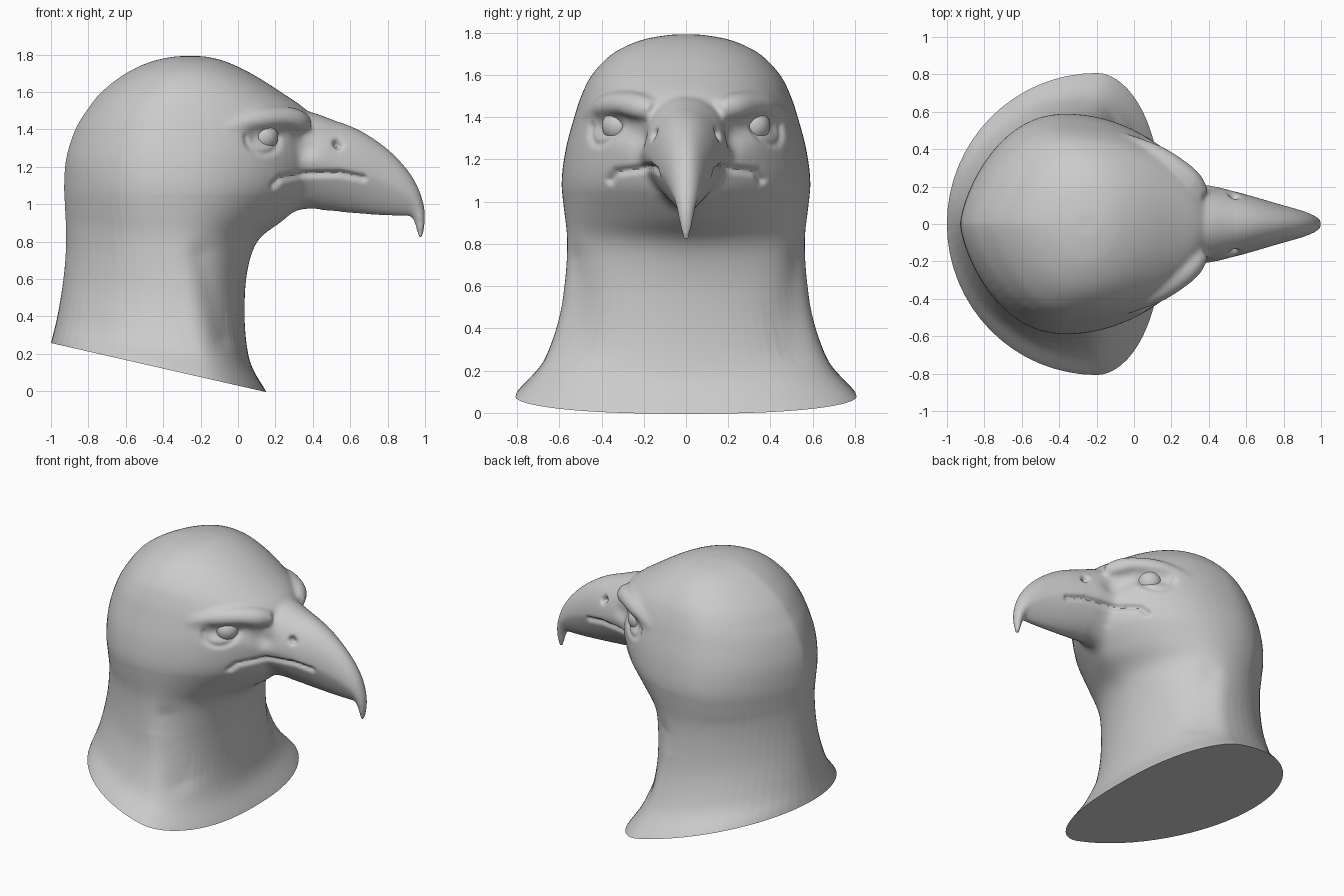
import bpy, bmesh, math
from mathutils import Vector

if "Cube" in bpy.data.objects:
    bpy.data.objects.remove(bpy.data.objects["Cube"])

N = 64


def spline(keys, steps):
    """Catmull-Rom interpolation of parameter tuples."""
    out = []
    for i in range(len(keys) - 1):
        a, b = keys[max(i - 1, 0)], keys[i]
        c, d = keys[i + 1], keys[min(i + 2, len(keys) - 1)]
        for s in range(steps):
            t = s / steps
            out.append(tuple(
                0.5 * (2 * q + (r - p) * t + (2 * p - 5 * q + 4 * r - u) * t * t
                       + (3 * q - p - 3 * r + u) * t ** 3)
                for p, q, r, u in zip(a, b, c, d)))
    return out + [tuple(keys[-1])]


def loft(bm, rings):
    loops = [[bm.verts.new(p) for p in ring] for ring in rings]
    n = len(loops[0])
    for a, b in zip(loops, loops[1:]):
        for i in range(n):
            j = (i + 1) % n
            bm.faces.new((a[i], a[j], b[j], b[i]))
    bm.faces.new(loops[0][::-1])
    bm.faces.new(loops[-1])


def head_ring(k):
    xb, zb, xf, zf, w, xm, p = k
    back = 1 + .36 * min(1, max(0, (zb - .3) / .6))      # nape narrows upward
    pts = []
    for i in range(N):
        a = 2 * math.pi * i / N
        c, s = math.cos(a), math.sin(a)
        x = xm + c * ((xf - xm) if c > 0 else (xm - xb))
        e = 1 + ((p if c > 0 else back) - 1) * abs(c) ** 0.5
        y = math.copysign(w * abs(s) ** e, s)
        pts.append((x, y, zb + (zf - zb) * (x - xb) / (xf - xb)))
    return pts


def beak_ring(k):
    xt, zt, xb, zb, w = k
    pts = []
    for i in range(N):
        a = 2 * math.pi * i / N
        u = (1 + math.cos(a)) / 2
        jaw = 1 - .3 * max(0, .5 - u) * 2
        pts.append((xb + (xt - xb) * u, w * jaw * math.sin(a), zb + (zt - zb) * u))
    return pts


def tube(bm, keys, side):
    path = spline(keys, 6)
    rings = []
    for i, (x, y, z, r) in enumerate(path):
        t = (Vector(path[min(i + 1, len(path) - 1)][:3])
             - Vector(path[max(i - 1, 0)][:3])).normalized()
        u = t.cross(Vector((0, 0, 1))).normalized()
        v = t.cross(u)
        ring = [Vector((x, y, z)) + r * (u * math.cos(a) + v * math.sin(a))
                for a in (2 * math.pi * j / 16 for j in range(16))]
        rings.append([(q.x, q.y * side, q.z) for q in ring])
    loft(bm, rings)


bm = bmesh.new()

# Neck and skull: back x, back z, front x, front z, half width, widest x, front taper
skull = [
    (-1.02, .18, .19, -.08, .86, -.2, .85),
    (-1.0, .26, .15, .00, .805, -.2, .85),
    (-.975, .36, .075, .13, .70, -.22, .9),
    (-.955, .46, .045, .26, .64, -.25, 1),
    (-.935, .59, .035, .44, .592, -.28, 1.05),
    (-.922, .73, .05, .64, .570, -.31, 1.1),
    (-.92, .86, .11, .81, .564, -.34, 1.22),
    (-.925, .98, .26, .925, .578, -.36, 1.42),
    (-.93, 1.1, .40, 1.08, .590, -.37, 1.38),
    (-.918, 1.25, .43, 1.25, .57, -.37, 1.25),
    (-.87, 1.4, .42, 1.4, .53, -.36, 1.15),
    (-.81, 1.5, .37, 1.5, .497, -.35, 1.08),
    (-.73, 1.6, .23, 1.6, .447, -.32, 1),
    (-.60, 1.70, .07, 1.70, .35, -.29, 1),
    (-.46, 1.765, -.07, 1.765, .215, -.27, 1),
    (-.33, 1.792, -.18, 1.792, .07, -.26, 1),
]
loft(bm, [head_ring(k) for k in spline(skull, 5)])

# Hooked beak: top x, top z, bottom x, bottom z, half width
beak = [
    (.12, 1.46, .08, .88, .33),
    (.26, 1.49, .22, .94, .265),
    (.38, 1.495, .36, .972, .22),
    (.50, 1.455, .48, .965, .188),
    (.65, 1.395, .62, .953, .148),
    (.78, 1.31, .76, .942, .108),
    (.88, 1.215, .86, .938, .08),
    (.95, 1.115, .92, .935, .058),
    (.99, 1.01, .94, .91, .042),
    (1.0, .92, .953, .87, .03),
    (.987, .825, .965, .825, .014),
]
loft(bm, [beak_ring(k) for k in spline(beak, 6)])

# Brow ridges
for side in (1, -1):
    tube(bm, [(-.15, -.475, 1.38, .03), (-.03, -.43, 1.415, .05),
              (.10, -.365, 1.445, .068), (.21, -.30, 1.452, .07),
              (.30, -.225, 1.445, .07), (.36, -.15, 1.43, .05)], side)

bmesh.ops.recalc_face_normals(bm, faces=bm.faces)
mesh = bpy.data.meshes.new("raptor_head")
bm.to_mesh(mesh)
bm.free()
head = bpy.data.objects.new("raptor_head", mesh)
bpy.context.collection.objects.link(head)

# Fuse the masses into one sculpted surface
rm = head.modifiers.new("fuse", 'REMESH')
rm.mode = 'VOXEL'
rm.voxel_size = .011
sm = head.modifiers.new("soften", 'SMOOTH')
sm.factor = .5
sm.iterations = 4
fused = bpy.data.meshes.new_from_object(
    head.evaluated_get(bpy.context.evaluated_depsgraph_get()))
head.modifiers.clear()
head.data = fused

# Carved details: path in x-z, radius, depth
lid = [(.14 + .095 * math.cos(a), 1.36 + .09 * math.sin(a))
       for a in (math.pi * (1 + i / 8) for i in range(9))]
carvings = [
    ([(.19, 1.10), (.23, 1.14), (.36, 1.16), (.55, 1.165), (.67, 1.14)], .016, .02),  # mouth
    ([(.53, 1.325), (.54, 1.315)], .018, .04),                                        # nostril
    ([(.10, 1.355), (.19, 1.36)], .05, .025),                                         # eye socket
    (lid, .016, .01),                                                                 # eyelid
    ([(.27, 1.36), (.36, 1.30)], .06, .025),                                          # lore hollow
    ([(-.19, .72), (-.13, .5), (-.07, .3)], .07, .015),                               # neck fold
]


def seg_dist(x, z, path):
    best = 9
    for (ax, az), (bx, bz) in zip(path, path[1:]):
        dx, dz = bx - ax, bz - az
        t = min(1, max(0, ((x - ax) * dx + (z - az) * dz) / (dx * dx + dz * dz)))
        best = min(best, math.hypot(x - ax - t * dx, z - az - t * dz))
    return best


bm = bmesh.new()
bm.from_mesh(fused)
# Blend brow, cheek, throat and beak root together, leaving the beak tip crisp
soft = [v for v in bm.verts if -.5 < v.co.x < .55 and v.co.z > .6]
throat = [v for v in soft if v.co.z < 1.05 and v.co.x < .45]
for group, times in ((soft, 12), (throat, 30)):
    for _ in range(times):
        bmesh.ops.smooth_vert(bm, verts=group, factor=.5,
                              use_axis_x=True, use_axis_y=True, use_axis_z=True)
bm.normal_update()
for v in bm.verts:
    x, y, z = v.co
    if x < -.45:
        continue
    fade = min(1, max(0, (abs(v.normal.y) - .15) / .3))
    push = 0
    for path, r, depth in carvings:
        d = seg_dist(x, z, path)
        if d < 3 * r:
            push += depth * math.exp(-(d / r) ** 2)
    v.co -= v.normal * push * fade

# Flat sloping base cut
bmesh.ops.bisect_plane(bm, geom=bm.verts[:] + bm.edges[:] + bm.faces[:],
                       plane_co=(.12, 0, .003), plane_no=(-.228, 0, -1), clear_outer=True)
bmesh.ops.holes_fill(bm, edges=[e for e in bm.edges if e.is_boundary], sides=0)
bm.to_mesh(fused)
bm.free()

# Eyeballs
objs = [head]
for side, name in ((1, "eye_right"), (-1, "eye_left")):
    bpy.ops.mesh.primitive_uv_sphere_add(segments=32, ring_count=16, radius=.08,
                                         location=(.135, -.318 * side, 1.36))
    bpy.context.object.name = name
    objs.append(bpy.context.object)

for o in objs:
    bpy.ops.object.select_all(action='DESELECT')
    o.select_set(True)
    bpy.context.view_layer.objects.active = o
    bpy.ops.object.shade_smooth_by_angle(angle=math.radians(50))
